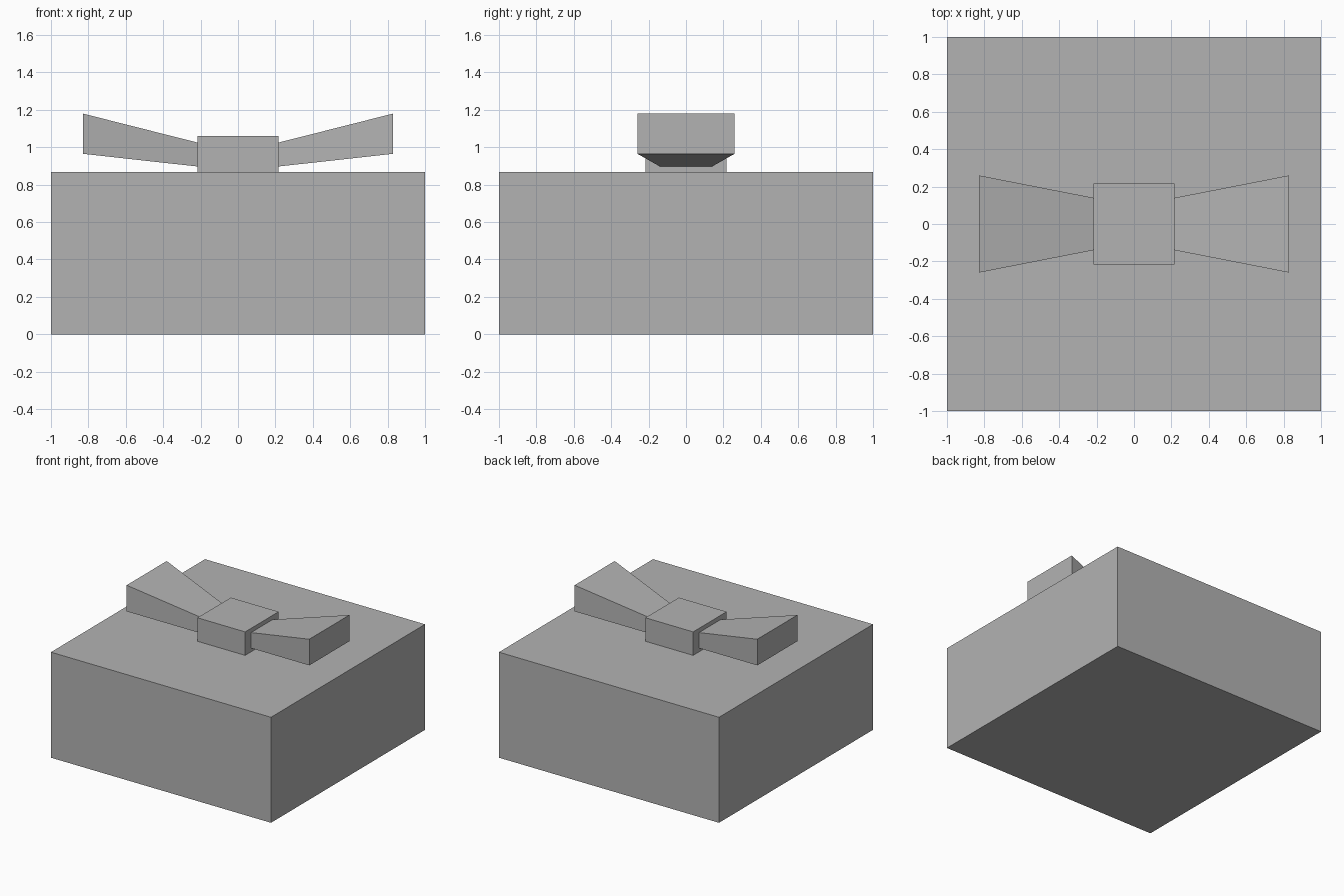
import bpy
import bmesh

default_cube = bpy.data.objects.get("Cube")
if default_cube:
    bpy.data.objects.remove(default_cube, do_unlink=True)

grey = bpy.data.materials.new("plain_grey")
grey.use_nodes = True
COLOUR = (0.45, 0.45, 0.45, 1)
grey.diffuse_color = COLOUR
grey.node_tree.nodes["Principled BSDF"].inputs["Base Color"].default_value = COLOUR


def tapered_block(name, start, end):
    """Block between two rectangles across x, each (x, half depth, bottom, top)."""
    bm = bmesh.new()
    rings = []
    for x, half, low, high in (start, end):
        corners = ((-half, low), (half, low), (half, high), (-half, high))
        rings.append([bm.verts.new((x, y, z)) for y, z in corners])
    a, b = rings
    bm.faces.new(a)
    bm.faces.new(b)
    for i in range(4):
        j = (i + 1) % 4
        bm.faces.new((a[i], a[j], b[j], b[i]))
    bmesh.ops.recalc_face_normals(bm, faces=bm.faces)
    mesh = bpy.data.meshes.new(name)
    bm.to_mesh(mesh)
    bm.free()
    mesh.materials.append(grey)
    obj = bpy.data.objects.new(name, mesh)
    bpy.context.collection.objects.link(obj)
    return obj


BOX_TOP = 0.867
KNOT = 0.217

# Gift box body and the square knot on its lid
tapered_block("box", (-1, 1, 0, BOX_TOP), (1, 1, 0, BOX_TOP))
tapered_block("bow_knot", (-KNOT, KNOT, BOX_TOP, 1.06), (KNOT, KNOT, BOX_TOP, 1.06))

# Flared bow loops, rising outwards on both sides
for side, label in ((1, "left"), (-1, "right")):
    tapered_block(label + "_bow_loop",
                  (side * KNOT, 0.14, 0.897, 1.025),
                  (side * 0.83, 0.26, 0.965, 1.18))
